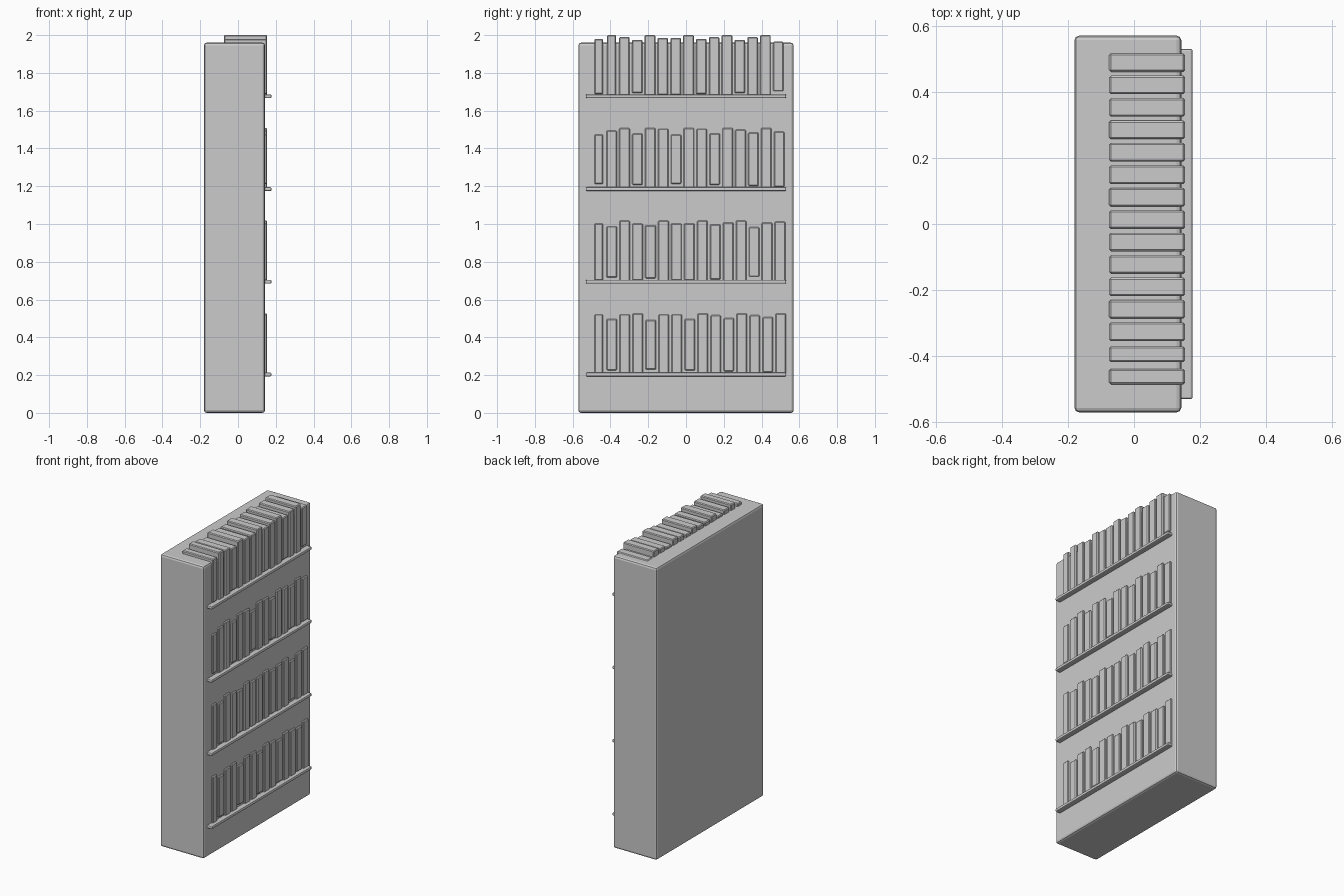
import bpy

if "Cube" in bpy.data.objects:
    bpy.data.objects.remove(bpy.data.objects["Cube"])


def box(name, lo, hi, bevel, segments=2):
    """Bevelled box spanning the corners lo and hi."""
    size = [b - a for a, b in zip(lo, hi)]
    centre = [(a + b) / 2 for a, b in zip(lo, hi)]
    bpy.ops.mesh.primitive_cube_add(size=1, location=centre)
    ob = bpy.context.object
    ob.name = name
    for v in ob.data.vertices:
        v.co = [c * s for c, s in zip(v.co, size)]
    mod = ob.modifiers.new("edge_bevel", 'BEVEL')
    mod.width = bevel
    mod.segments = segments
    return ob


# Solid case, open side facing +x
box("case", (-0.18, -0.57, 0), (0.143, 0.57, 1.96), 0.014)

# Book height drop below the tallest book, in hundredths, per shelf from the bottom
drops = [
    (0.5, 3, 0.5, 0, 3.5, 0.5, 0.5, 3, 0, 1, 2.5, 0, 1, 2, 0),
    (1.5, 3, 0, 1.5, 2.5, 0, 1.5, 1.5, 0, 2, 1, 0, 3.5, 1, 0.5),
    (3.5, 1.5, 0, 3, 0, 0.5, 3.5, 0, 0.5, 3, 0, 1, 2.5, 0, 2),
    (2, 0, 1, 2.5, 0, 1.5, 1.5, 0, 2, 1, 0, 2.5, 1, 0, 3.5),
]

for row, (shelf_z, heights) in enumerate(zip((0.203, 0.694, 1.185, 1.676), drops)):
    # Shelf lip
    box(f"shelf_{row}", (-0.12, -0.53, shelf_z - 0.01),
        (0.177, 0.53, shelf_z + 0.01), 0.006)
    # Row of books, centred on one height so tall ones sink into the shelf
    mid = shelf_z + 0.158
    shift = (3 - row) * 0.0045
    for i, drop in enumerate(heights):
        y = -0.462 + i * (0.9505 + shift) / 14
        half_w = (0.023, 0.028)[i > 0] if i != 1 or row != 3 else 0.024
        half_h = 0.166 - drop / 100
        box(f"book_{row}_{i}", (-0.075, y - half_w, mid - half_h),
            (0.154, y + half_w, mid + half_h), 0.005, 1)
